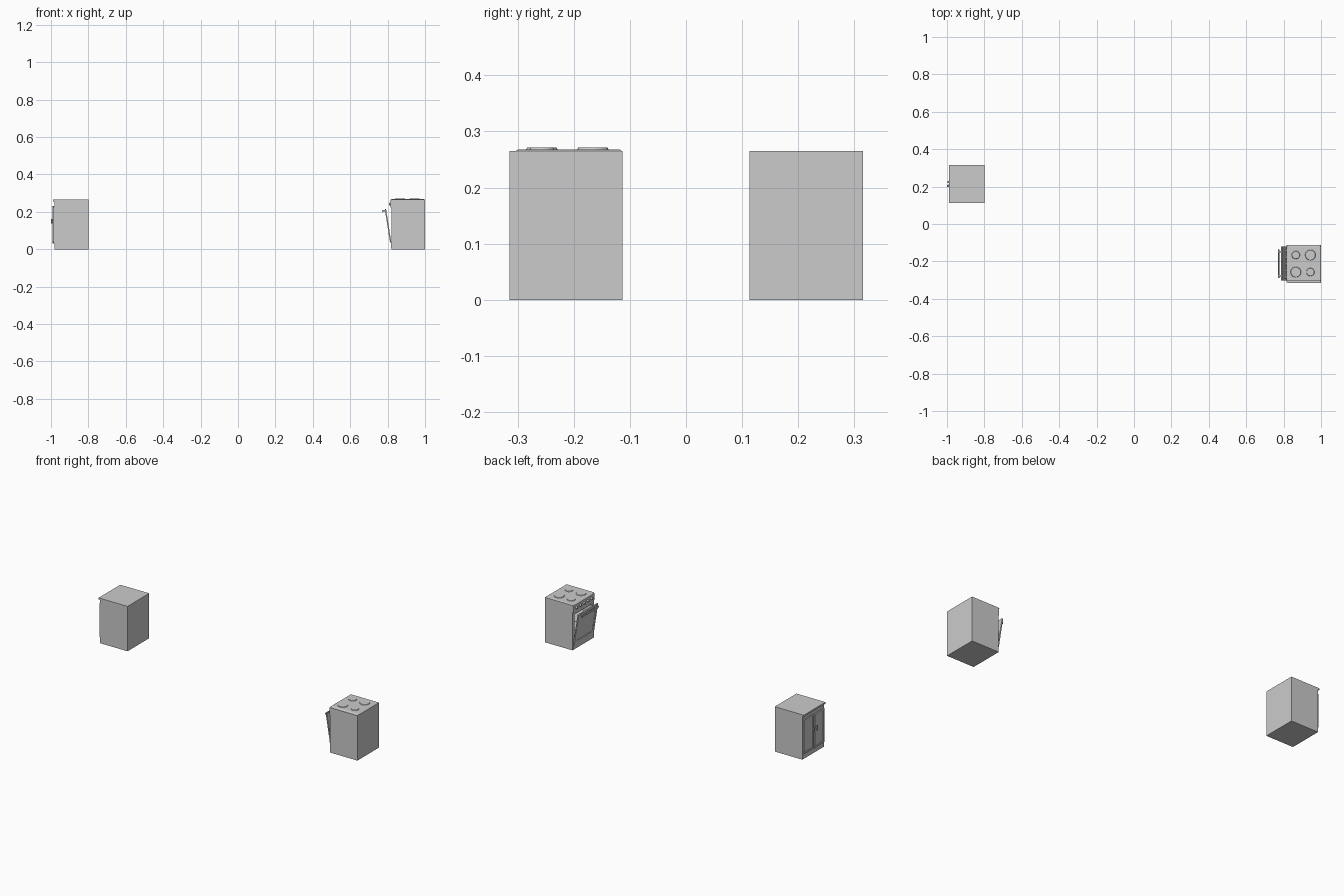
import bpy, bmesh
from math import radians
from mathutils import Matrix, Vector

if "Cube" in bpy.data.objects:
    bpy.data.objects.remove(bpy.data.objects["Cube"])


def add_mesh(name, bm):
    bmesh.ops.recalc_face_normals(bm, faces=bm.faces)
    me = bpy.data.meshes.new(name)
    bm.to_mesh(me)
    bm.free()
    ob = bpy.data.objects.new(name, me)
    bpy.context.collection.objects.link(ob)
    return ob


def box(name, lo, hi):
    lo, hi = Vector(lo), Vector(hi)
    bm = bmesh.new()
    bmesh.ops.create_cube(bm, size=1)
    for v in bm.verts:
        v.co = (lo + hi) / 2 + v.co * (hi - lo)
    return add_mesh(name, bm)


def cyl(name, centre, r, depth, axis='Z', sides=24, r2=None):
    rot = {'X': Matrix.Rotation(radians(-90), 4, 'Y'),
           'Y': Matrix.Rotation(radians(90), 4, 'X'),
           'Z': Matrix.Identity(4)}[axis]
    bm = bmesh.new()
    bmesh.ops.create_cone(bm, cap_ends=True, segments=sides, radius1=r,
                          radius2=r if r2 is None else r2, depth=depth,
                          matrix=Matrix.Translation(centre) @ rot)
    return add_mesh(name, bm)


def panel(name, lo, hi, border, inset):
    """Slab whose -x face carries a recessed centre."""
    ob = box(name, lo, hi)
    bm = bmesh.new()
    bm.from_mesh(ob.data)
    front = [f for f in bm.faces if f.normal.x < -0.9]
    bmesh.ops.inset_region(bm, faces=front, thickness=border)
    face = [f for f in bm.faces if f.normal.x < -0.9 and
            f.calc_center_median().y == f.calc_center_median().y]
    centre = max(face, key=lambda f: f.calc_area())
    new = bmesh.ops.extrude_discrete_faces(bm, faces=[centre])['faces'][0]
    bmesh.ops.translate(bm, vec=(inset, 0, 0), verts=new.verts)
    bm.to_mesh(ob.data)
    bm.free()
    return ob


def swing(obs, pivot, deg, axis):
    m = Matrix.Translation(pivot) @ Matrix.Rotation(radians(deg), 4, axis) \
        @ Matrix.Translation(-Vector(pivot))
    for ob in obs:
        ob.data.transform(m)


def shell(name, lo, hi, mouth_y, mouth_z, depth):
    """Closed block with a rectangular cavity opened on its -x face."""
    bm = bmesh.new()
    bmesh.ops.create_cube(bm, size=1)
    lo, hi = Vector(lo), Vector(hi)
    for v in bm.verts:
        v.co = (lo + hi) / 2 + v.co * (hi - lo)
    bm.normal_update()
    front = [f for f in bm.faces if f.normal.x < -0.9]
    bmesh.ops.inset_region(bm, faces=front, thickness=0.01)
    hole = front[0]
    cy, cz = hole.calc_center_median().yz
    for v in hole.verts:
        v.co.y = mouth_y[0] if v.co.y < cy else mouth_y[1]
        v.co.z = mouth_z[0] if v.co.z < cz else mouth_z[1]
    new = bmesh.ops.extrude_discrete_faces(bm, faces=[hole])['faces'][0]
    bmesh.ops.translate(bm, vec=(depth, 0, 0), verts=new.verts)
    return add_mesh(name, bm)


# Cabinet carcass, worktop and interior shelf
shell("cabinet_body", (-0.98, 0.113, 0), (-0.80, 0.315, 0.255),
      (0.122, 0.306), (0.035, 0.228), 0.17)
box("cabinet_worktop", (-0.989, 0.113, 0.255), (-0.80, 0.315, 0.265))
box("cabinet_shelf", (-0.972, 0.122, 0.128), (-0.81, 0.306, 0.134))

# Cabinet doors with pulls, one slightly ajar
for name, y0, y1, hinge, yh, ang in (
        ("right", 0.119, 0.213, 0.119, 0.204, 2.5),
        ("left", 0.215, 0.309, 0.309, 0.224, 0)):
    door = panel(f"cabinet_door_{name}", (-0.987, y0, 0.032), (-0.980, y1, 0.232), 0.014, 0.003)
    stem = cyl(f"cabinet_knob_stem_{name}", (-0.989, yh, 0.150), 0.003, 0.006, 'X', 12)
    knob = box(f"cabinet_knob_{name}", (-0.996, yh - 0.005, 0.138), (-0.991, yh + 0.005, 0.162))
    swing([door, stem, knob], (-0.980, hinge, 0), ang, 'Z')

# Stove body with oven cavity
shell("stove_body", (0.82, -0.315, 0), (1.0, -0.113, 0.265),
      (-0.295, -0.133), (0.052, 0.205), 0.16)
for i, z in enumerate((0.10, 0.15)):
    box(f"oven_rack_{i}", (0.83, -0.295, z), (0.98, -0.133, z + 0.002))

# Cooktop with chamfered rim
bm = bmesh.new()
bmesh.ops.create_cube(bm, size=1)
for v in bm.verts:
    k = 0.006 if v.co.z > 0 else 0
    sx, sy = (1 if v.co.x > 0 else -1), (1 if v.co.y > 0 else -1)
    v.co = (0.9075 + sx * (0.0925 - k), -0.209 + sy * (0.096 - k),
            0.268 if v.co.z > 0 else 0.264)
add_mesh("stove_cooktop", bm)

# Burners
for i, (x, y, r) in enumerate(((0.865, -0.166, 0.022), (0.943, -0.166, 0.028),
                               (0.865, -0.257, 0.028), (0.943, -0.257, 0.022))):
    cyl(f"burner_{i}", (x, y, 0.2695), r, 0.003, 'Z', 24, r - 0.002)

# Control panel with knobs
box("control_panel", (0.816, -0.313, 0.222), (0.82, -0.115, 0.262))
for i in range(5):
    cyl(f"control_knob_{i}", (0.812, -0.284 + i * 0.035, 0.242), 0.008, 0.008, 'X', 16, 0.006)

# Bottom drawer
box("stove_drawer", (0.817, -0.31, 0.006), (0.82, -0.118, 0.032))

# Oven door, tilted open, with bar handle
door = panel("oven_door", (0.813, -0.302, 0.036), (0.82, -0.120, 0.218), 0.022, 0.002)
bar = box("oven_handle", (0.798, -0.288, 0.203), (0.803, -0.136, 0.215))
posts = [box(f"oven_handle_post_{i}", (0.801, y - 0.004, 0.205), (0.814, y + 0.004, 0.213))
         for i, y in enumerate((-0.276, -0.148))]
swing([door, bar] + posts, (0.82, 0, 0.036), -9, 'Y')

# Smooth the round parts, keep their edges sharp
for ob in bpy.data.objects:
    if ob.name.startswith(("burner", "control_knob", "cabinet_knob_stem")):
        ob.data.shade_smooth()
        ob.data.set_sharp_from_angle(angle=radians(35))
